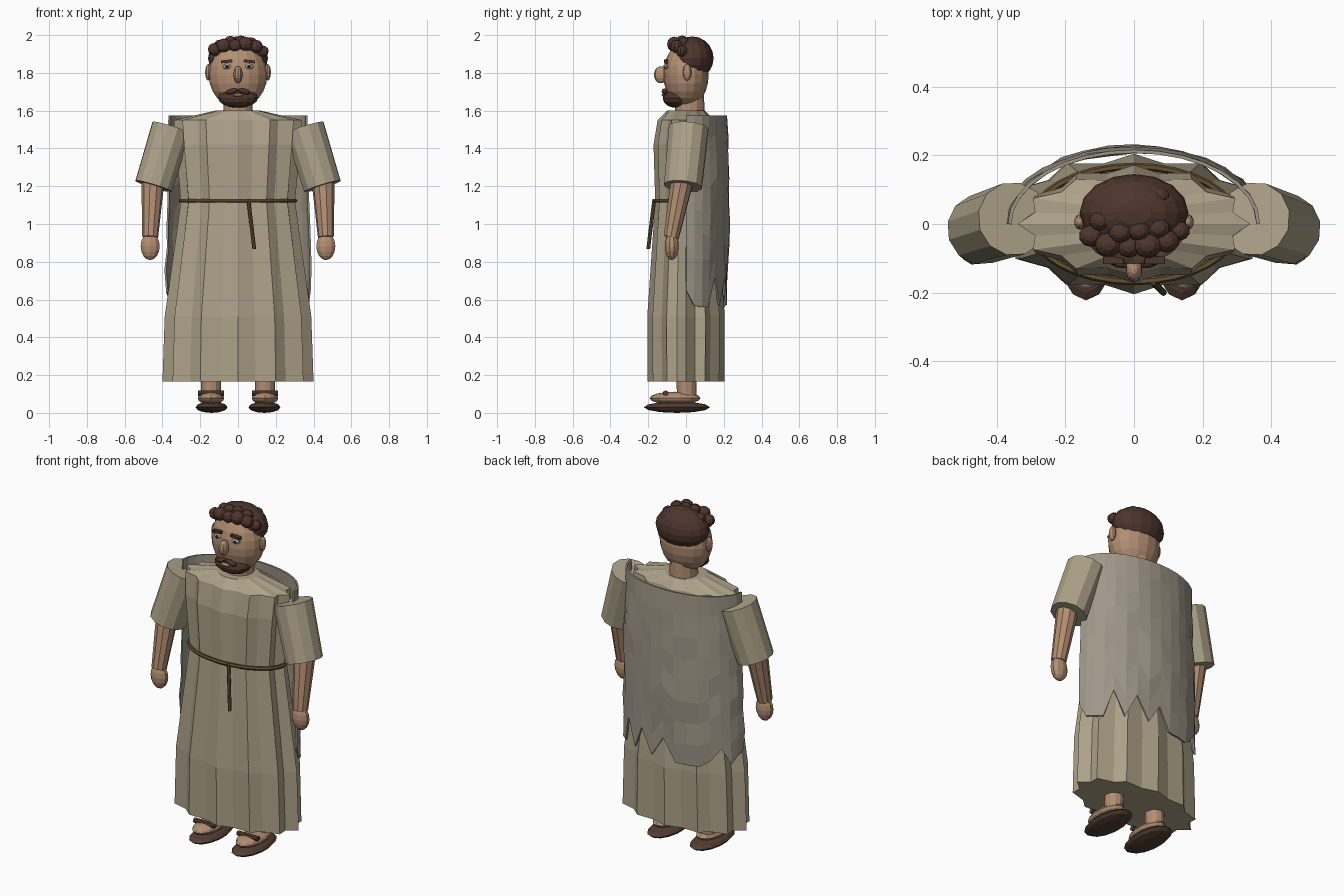
import bpy, bmesh, math, random
from mathutils import Vector, Matrix

if "Cube" in bpy.data.objects:
    bpy.data.objects.remove(bpy.data.objects["Cube"])

random.seed(4)


def material(name, rgb):
    m = bpy.data.materials.new(name)
    m.diffuse_color = (*rgb, 1)
    m.use_nodes = True
    m.node_tree.nodes["Principled BSDF"].inputs["Base Color"].default_value = m.diffuse_color
    return m


SKIN = material("skin", (0.45, 0.27, 0.17))
ROBE = material("linen", (0.42, 0.36, 0.25))
CAPE = material("grey_wool", (0.35, 0.31, 0.25))
HAIR = material("dark_hair", (0.075, 0.036, 0.026))
LEATHER = material("leather", (0.085, 0.048, 0.032))
CORD = material("cord", (0.13, 0.08, 0.035))
EYE = material("eye", (0.45, 0.42, 0.36))
PUPIL = material("pupil", (0.03, 0.02, 0.015))


def finish(name, bm, mat):
    bmesh.ops.recalc_face_normals(bm, faces=bm.faces)
    me = bpy.data.meshes.new(name)
    bm.to_mesh(me)
    bm.free()
    me.materials.append(mat)
    ob = bpy.data.objects.new(name, me)
    bpy.context.collection.objects.link(ob)
    return ob


def ball(name, c, r, mat, u=12, v=8, tilt=0):
    bm = bmesh.new()
    mtx = Matrix.Translation(c) @ Matrix.Rotation(tilt, 4, 'Y') @ Matrix.Diagonal((*r, 1))
    bmesh.ops.create_uvsphere(bm, u_segments=u, v_segments=v, radius=1, matrix=mtx)
    return finish(name, bm, mat)


def rod(name, p, q, r1, r2, mat, n=12):
    """Tapered cylinder from p to q."""
    p, q = Vector(p), Vector(q)
    bm = bmesh.new()
    mtx = Matrix.Translation((p + q) / 2) @ (q - p).to_track_quat('Z', 'Y').to_matrix().to_4x4()
    bmesh.ops.create_cone(bm, cap_ends=True, segments=n, radius1=r1, radius2=r2,
                          depth=(q - p).length, matrix=mtx)
    return finish(name, bm, mat)


def box(name, c, size, mat, tilt=0):
    bm = bmesh.new()
    mtx = Matrix.Translation(c) @ Matrix.Rotation(tilt, 4, 'Y') @ Matrix.Diagonal((*size, 1))
    bmesh.ops.create_cube(bm, size=1, matrix=mtx)
    return finish(name, bm, mat)


def bridge(bm, rows, closed):
    for a, b in zip(rows, rows[1:]):
        n = len(a)
        for i in range(n if closed else n - 1):
            j = (i + 1) % n
            bm.faces.new((a[i], a[j], b[j], b[i]))


# Pleated robe: z, half width, half depth, pleat depth
bm = bmesh.new()
rings = []
for z, a, b, k in [(0.165, 0.40, 0.203, 0.11), (0.51, 0.388, 0.205, 0.11), (1.12, 0.302, 0.163, 0.10),
                   (1.42, 0.33, 0.172, 0.11), (1.55, 0.34, 0.15, 0.12), (1.60, 0.12, 0.10, 0.0)]:
    ring = []
    for i in range(24):
        t = i * math.tau / 24
        f = 1 - k * (i % 2)
        ring.append(bm.verts.new((a * f * math.cos(t), b * f * math.sin(t), z)))
    rings.append(ring)
bridge(bm, rings, True)
bm.faces.new(rings[0])
bm.faces.new(rings[-1])
finish("robe", bm, ROBE)

# Cape over the back with a ragged hem
hem = [.65, .57, .56, .56, .72, .57, .71, .57, .69, .56, .56, .56, .60, .67, .58, .62, .64]
bm = bmesh.new()
rows = []
for r in range(9):
    s = r / 8
    row = []
    for i, h in enumerate(hem):
        t = math.pi * i / 16
        j = random.uniform(-0.006, 0.006) if 0 < r else 0
        a = 0.363 + 0.018 * s + j
        b = 0.212 + 0.012 * math.sin(math.pi * s) + j
        row.append(bm.verts.new((a * math.cos(t), b * math.sin(t), 1.575 + (h - 1.575) * s)))
    rows.append(row)
bridge(bm, rows, False)
cape = finish("cape", bm, CAPE)
mod = cape.modifiers.new("thickness", 'SOLIDIFY')
mod.thickness = 0.01
mod.offset = 0

# Belt cord and hanging end
bm = bmesh.new()
rows = []
for i in range(32):
    t = i * math.tau / 32
    rows.append([bm.verts.new(((0.303 + 0.011 * math.cos(p)) * math.cos(t),
                               (0.168 + 0.011 * math.cos(p)) * math.sin(t),
                               1.123 + 0.011 * math.sin(p))) for p in [k * math.tau / 6 for k in range(6)]])
bridge(bm, rows + rows[:1], True)
finish("belt", bm, CORD)
rod("belt_end", (0.055, -0.168, 1.13), (0.086, -0.2, 0.868), 0.010, 0.010, CORD, 8)

# Head and neck
rod("neck", (0, 0.02, 1.55), (0, 0.02, 1.69), 0.08, 0.075, SKIN)
ball("head", (0, 0, 1.79), (0.155, 0.12, 0.175), SKIN, 16, 12)
ball("nose", (0, -0.133, 1.79), (0.025, 0.037, 0.045), SKIN, 10, 8)
ball("hair", (0, 0.033, 1.878), (0.159, 0.113, 0.115), HAIR, 16, 10)
ball("beard", (0, -0.053, 1.667), (0.108, 0.07, 0.052), HAIR, 14, 8)
ball("lips", (0, -0.117, 1.683), (0.032, 0.012, 0.009), SKIN, 10, 6)

# Curls along the hairline and crown: x, y, z, radius
for x, y, z, r in [(-0.125, -0.035, 1.925, 0.036), (-0.075, -0.06, 1.945, 0.040), (-0.015, -0.066, 1.945, 0.036),
                   (0.04, -0.062, 1.953, 0.042), (0.095, -0.05, 1.94, 0.038), (0.132, -0.02, 1.915, 0.032),
                   (-0.04, -0.025, 1.965, 0.034), (0.015, -0.02, 1.968, 0.033), (0.07, -0.012, 1.955, 0.036),
                   (-0.098, 0.01, 1.945, 0.033), (0.075, 0.08, 1.94, 0.03)]:
    ball("curl", (x, y, z), (r, r * 0.9, r * 0.92), HAIR, 10, 6)

# Mirrored parts
for side, s in (("left", 1), ("right", -1)):
    ball(side + "_ear", (s * 0.157, 0.006, 1.803), (0.018, 0.023, 0.044), SKIN, 10, 8)
    ball(side + "_eye", (s * 0.058, -0.102, 1.834), (0.026, 0.015, 0.015), EYE, 10, 6)
    ball(side + "_pupil", (s * 0.058, -0.114, 1.834), (0.009, 0.006, 0.009), PUPIL, 8, 6)
    box(side + "_brow", (s * 0.06, -0.106, 1.861), (0.06, 0.022, 0.015), HAIR, s * 0.1)
    ball(side + "_moustache", (s * 0.033, -0.113, 1.702), (0.037, 0.016, 0.014), HAIR, 10, 6, s * 0.25)

    # Arm
    rod(side + "_sleeve", (s * 0.447, -0.016, 1.2), (s * 0.352, 0.015, 1.51), 0.103, 0.108, ROBE)
    rod(side + "_forearm", (s * 0.465, -0.078, 0.93), (s * 0.45, -0.018, 1.24), 0.042, 0.062, SKIN, 10)
    ball(side + "_hand", (s * 0.465, -0.075, 0.882), (0.053, 0.037, 0.073), SKIN, 10, 8)

    # Leg and sandal
    rod(side + "_leg", (s * 0.143, 0.003, 0.08), (s * 0.143, 0.003, 0.32), 0.051, 0.056, SKIN)
    ball(side + "_foot", (s * 0.143, -0.058, 0.078), (0.072, 0.135, 0.034), SKIN, 14, 8)
    ball(side + "_sole", (s * 0.14, -0.048, 0.03), (0.087, 0.175, 0.03), LEATHER, 14, 6)
    rod(side + "_strap", (s * 0.075, -0.108, 0.104), (s * 0.211, -0.108, 0.104), 0.015, 0.015, LEATHER, 8)
